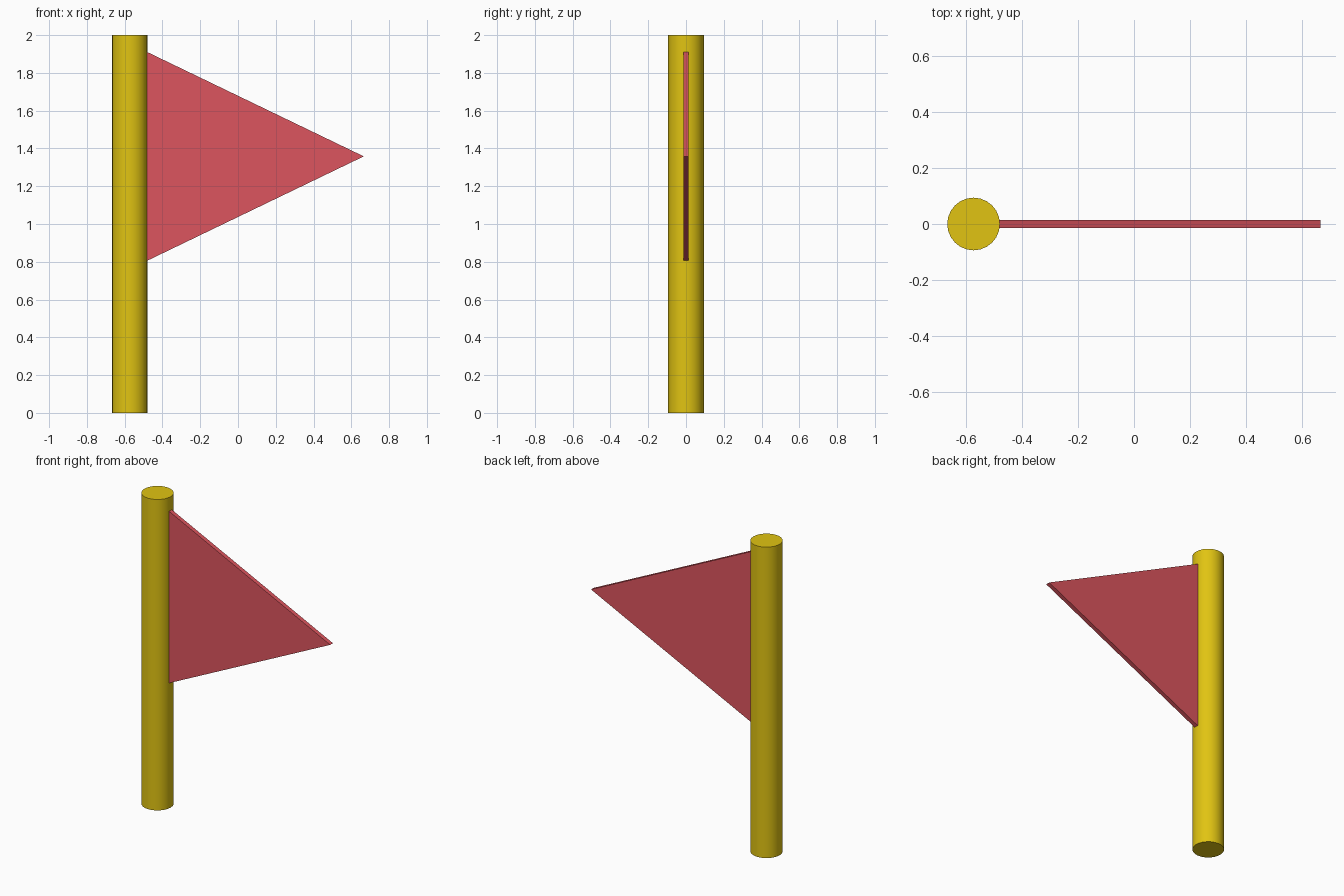
import bpy
import bmesh

cube = bpy.data.objects.get("Cube")
if cube:
    bpy.data.objects.remove(cube, do_unlink=True)


def make_material(name, rgb):
    mat = bpy.data.materials.new(name)
    mat.use_nodes = True
    color = (*rgb, 1.0)
    mat.diffuse_color = color
    mat.node_tree.nodes["Principled BSDF"].inputs["Base Color"].default_value = color
    return mat


yellow = make_material("golden yellow", (0.75, 0.55, 0.006))
red = make_material("soft red", (0.72, 0.091, 0.112))

POLE_X, RADIUS, HEIGHT = -0.573, 0.094, 2.0

# Upright round pole with smooth sides and flat caps
bpy.ops.mesh.primitive_cylinder_add(vertices=24, radius=RADIUS, depth=HEIGHT,
                                    location=(POLE_X, 0, HEIGHT / 2))
pole = bpy.context.object
pole.name = "pole"
pole.data.materials.append(yellow)
bpy.ops.object.shade_smooth_by_angle()

# Triangular pennant: a flat profile extruded through its thickness
THICKNESS = 0.028
profile = [(-0.488, 0.802), (0.666, 1.358), (-0.488, 1.914)]
bm = bmesh.new()
face = bm.faces.new([bm.verts.new((x, -THICKNESS / 2, z)) for x, z in profile])
extruded = bmesh.ops.extrude_face_region(bm, geom=[face])
back = [v for v in extruded["geom"] if isinstance(v, bmesh.types.BMVert)]
bmesh.ops.translate(bm, verts=back, vec=(0, THICKNESS, 0))
bmesh.ops.recalc_face_normals(bm, faces=bm.faces)
mesh = bpy.data.meshes.new("pennant")
bm.to_mesh(mesh)
bm.free()
mesh.materials.append(red)
pennant = bpy.data.objects.new("pennant", mesh)
bpy.context.collection.objects.link(pennant)
